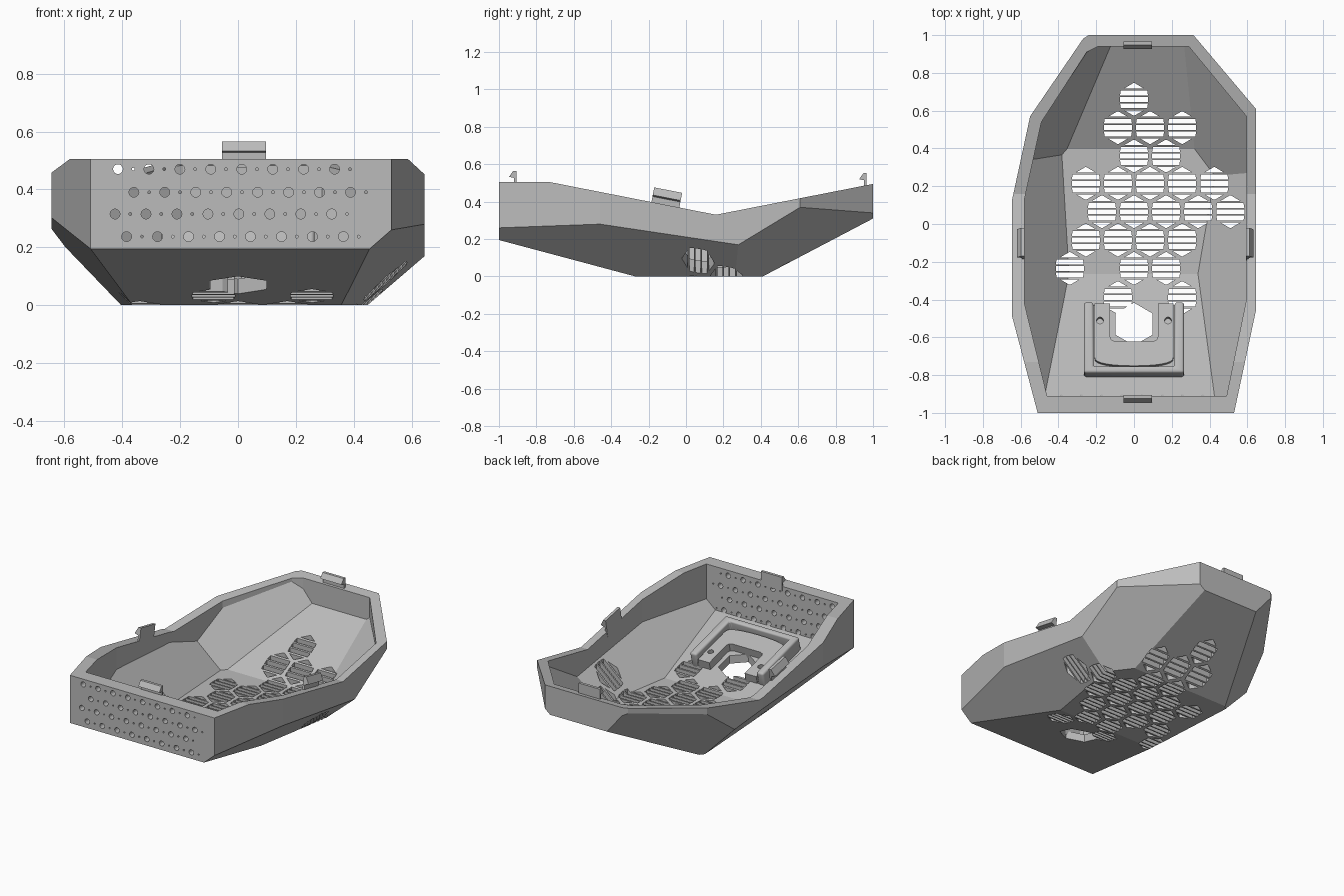
import bpy, bmesh
from math import pi, sin, cos, atan
from mathutils import Vector, Matrix

cube = bpy.data.objects.get("Cube")
if cube:
    bpy.data.objects.remove(cube, do_unlink=True)

grey = bpy.data.materials.new("light_grey_plastic")
grey.use_nodes = True
grey.diffuse_color = (0.5, 0.5, 0.5, 1)
grey.node_tree.nodes["Principled BSDF"].inputs["Base Color"].default_value = (0.5, 0.5, 0.5, 1)


def prism(bm, points, sweep):
    """Close a polygon of 3D points and sweep it into a solid."""
    face = bm.faces.new([bm.verts.new(p) for p in points])
    moved = bmesh.ops.extrude_face_region(bm, geom=[face], use_keep_orig=True)["geom"]
    verts = [v for v in moved if isinstance(v, bmesh.types.BMVert)]
    bmesh.ops.translate(bm, vec=sweep, verts=verts)


def make(name, bm, matrix=Matrix()):
    bmesh.ops.recalc_face_normals(bm, faces=bm.faces)
    mesh = bpy.data.meshes.new(name)
    bm.to_mesh(mesh)
    bm.free()
    mesh.materials.append(grey)
    obj = bpy.data.objects.new(name, mesh)
    bpy.context.collection.objects.link(obj)
    obj.matrix_world = matrix
    return obj


def bake(obj):
    bpy.context.view_layer.update()
    graph = bpy.context.evaluated_depsgraph_get()
    mesh = bpy.data.meshes.new_from_object(obj.evaluated_get(graph))
    obj.modifiers.clear()
    obj.data = mesh


def cut(obj, cutter):
    cutter.hide_render = True
    mod = obj.modifiers.new("cut", "BOOLEAN")
    mod.operation, mod.solver, mod.object = "DIFFERENCE", "EXACT", cutter
    bake(obj)
    bpy.data.objects.remove(cutter, do_unlink=True)


def ring(x, y, r, n, turn=0.0):
    return [(x + r * cos(turn + 2 * pi * i / n), y + r * sin(turn + 2 * pi * i / n)) for i in range(n)]


# Facet planes of the hull: outward normal and a point
FACETS = [
    ((0, -0.267, -1), (0, -0.27, 0)),
    ((0, 0.525, -1), (0, 0.41, 0)),
    ((1, -0.171, -1.146), (0.403, 0, 0)),
    ((1, 0.751, -1.239), (0.645, 0, 0)),
    ((-1, -0.06, -0.97), (-0.381, 0, 0)),
    ((-1, 0.86, -0.83), (-0.733, 0, 0)),
]


def hull(name, outline, bottom, top, inset):
    bm = bmesh.new()
    prism(bm, [(x, y, bottom) for x, y in outline], (0, 0, top - bottom))
    bmesh.ops.recalc_face_normals(bm, faces=bm.faces)
    for normal, point in FACETS:
        n = Vector(normal).normalized()
        res = bmesh.ops.bisect_plane(bm, geom=bm.verts[:] + bm.edges[:] + bm.faces[:], dist=1e-5,
                                     plane_co=Vector(point) - n * inset, plane_no=n, clear_outer=True)
        edges = [e for e in res["geom_cut"] if isinstance(e, bmesh.types.BMEdge)]
        if edges:
            bmesh.ops.edgeloop_fill(bm, edges=edges)
    return make(name, bm)


# Faceted tray, hollowed out
OUTER = [(-0.51, -1), (0.53, -1), (0.645, -0.46), (0.645, 0.61), (0.315, 1),
         (-0.24, 1), (-0.27, 0.98), (-0.55, 0.57), (-0.645, 0.13), (-0.645, -0.49)]
INNER = [(-0.46, -0.91), (0.49, -0.91), (0.595, -0.4), (0.595, 0.57), (0.29, 0.94),
         (-0.19, 0.94), (-0.25, 0.91), (-0.49, 0.54), (-0.58, 0.13), (-0.58, -0.42)]
shell = hull("tray_shell", OUTER, 0, 0.8, 0)
cut(shell, hull("hollow_cutter", INNER, 0.05, 0.9, 0.05))

# Dipped rim line
bm = bmesh.new()
RIM = [(-1.2, 0.505), (-0.73, 0.505), (0.16, 0.33), (1.2, 0.534), (1.2, 1.2), (-1.2, 1.2)]
prism(bm, [(-1, y, z) for y, z in RIM], (2, 0, 0))
cut(shell, make("rim_cutter", bm))

# Slatted hexagonal vents in the floor: row height, then columns in half steps
VENTS = {0.66: [0], 0.51: [-1, 1, 3], 0.36: [0, 2], 0.215: [-3, -1, 1, 3, 5],
         0.065: [-2, 0, 2, 4, 6], -0.085: [-3, -1, 1, 3], -0.235: [-4, 0, 2], -0.39: [-1, 3]}
SLOTS = [(-0.086, -0.058), (-0.047, -0.021), (-0.013, 0.013), (0.021, 0.047), (0.058, 0.086)]


def half_width(y):
    return min(0.074, (0.088 - abs(y)) * 1.7)


bm = bmesh.new()
for row, columns in VENTS.items():
    for col in columns:
        x = col * 0.085
        for a, b in SLOTS:
            wa, wb = half_width(a), half_width(b)
            prism(bm, [(x - wa, row + a, -0.1), (x + wa, row + a, -0.1),
                       (x + wb, row + b, -0.1), (x - wb, row + b, -0.1)], (0, 0, 0.7))
cut(shell, make("vent_cutter", bm))

# Hexagonal opening under the holder
bm = bmesh.new()
prism(bm, [(x, y, -0.1) for x, y in ring(0, -0.53, 0.113, 6, pi / 2)], (0, 0, 0.7))
cut(shell, make("opening_cutter", bm))

# Perforated front wall: alternating large and small holes
bm = bmesh.new()
for z, start in [(0.47, -0.415), (0.39, -0.36), (0.315, -0.425), (0.237, -0.385)]:
    for i in range(8):
        x = start + i * 0.107
        prism(bm, [(px, -1.05, pz) for px, pz in ring(x, z, 0.017, 14)], (0, 0.2, 0))
        prism(bm, [(px, -1.05, pz) for px, pz in ring(x + 0.053, z, 0.005, 8)], (0, 0.2, 0))
cut(shell, make("perforation_cutter", bm))

# Snap hooks on the rim
HOOK = [(0, -0.03), (0, 0.06), (-0.018, 0.06), (-0.04, 0.028), (-0.013, 0.022), (-0.013, -0.03)]


def hook(name, place, turn=0.0, tilt=0.0, tall=1.0):
    bm = bmesh.new()
    prism(bm, [(-0.076, y, z * tall) for y, z in HOOK], (0.152, 0, 0))
    make(name, bm, Matrix.Translation(place) @ Matrix.Rotation(tilt, 4, "X") @ Matrix.Rotation(turn, 4, "Z"))


hook("front_hook", (0.02, -0.906, 0.505))
hook("back_hook", (0.02, 0.966, 0.492))
hook("left_hook", (0.593, -0.11, 0.385), pi / 2, -0.194, 1.3)
hook("right_hook", (-0.58, -0.11, 0.385), -pi / 2, -0.194, 1.3)

# Holder lying on the sloped front floor
SLOPE = Matrix.Translation((0, -0.62, 0.142)) @ Matrix.Rotation(-atan(0.267), 4, "X")


def slab(name, outline, bottom, height):
    bm = bmesh.new()
    prism(bm, [(x, (y + 0.62) * 1.035, bottom) for x, y in outline], (0, 0, height))
    return make(name, bm, SLOPE)


def soften(obj, width):
    mod = obj.modifiers.new("round", "BEVEL")
    mod.width, mod.segments, mod.limit_method = width, 4, "ANGLE"
    bake(obj)
    bpy.ops.object.select_all(action="DESELECT")
    obj.select_set(True)
    bpy.context.view_layer.objects.active = obj
    bpy.ops.object.shade_smooth_by_angle()


NOTCH = [(-0.127, -0.435), (-0.127, -0.61), (-0.12, -0.628), (-0.1, -0.635)]
NOTCH += [(-x, y) for x, y in reversed(NOTCH)]
arc = [(0.21 * cos(pi * i / 16), -0.71 - 0.055 * sin(pi * i / 16) ** 0.6) for i in range(17)]
plate = slab("holder_plate", [(-0.21, -0.435)] + NOTCH + [(0.21, -0.435)] + arc, -0.02, 0.075)
for side in (-1, 1):
    cut(plate, slab("screw_cutter", ring(side * 0.18, -0.525, 0.018, 16), 0.0, 0.2))

base = slab("holder_base", [(-0.25, -0.44)] + NOTCH + [(0.25, -0.44), (0.25, -0.8), (-0.25, -0.8)], -0.02, 0.045)
frame = slab("holder_frame", [(-0.265, -0.435), (-0.215, -0.435), (-0.215, -0.775), (0.215, -0.775),
                              (0.215, -0.435), (0.265, -0.435), (0.265, -0.81), (-0.265, -0.81)], -0.02, 0.11)
soften(frame, 0.014)
